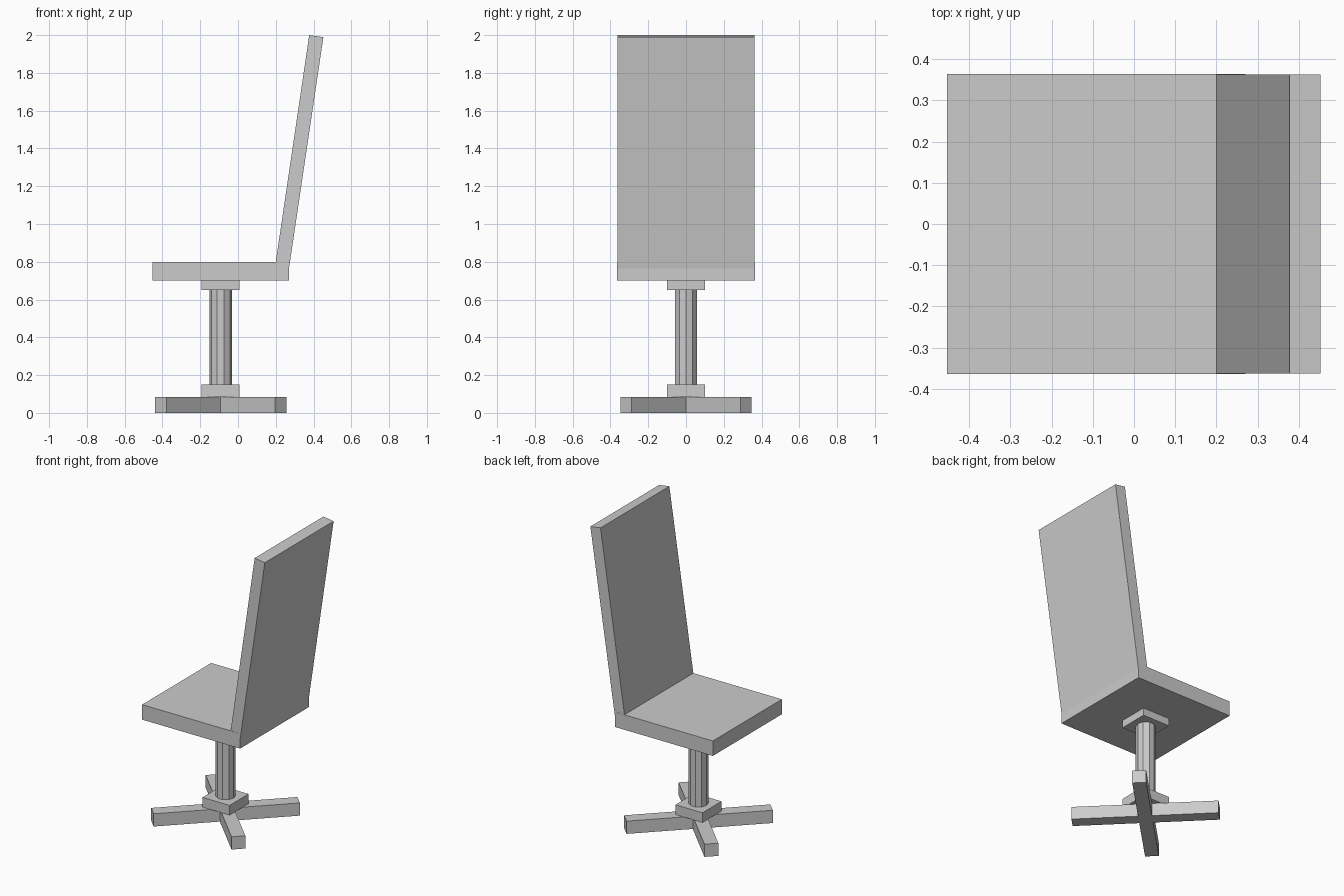
import bpy, bmesh
from math import cos, sin, pi, radians
from mathutils import Matrix, Vector

if "Cube" in bpy.data.objects:
    bpy.data.objects.remove(bpy.data.objects["Cube"])


def prism(name, points, direction):
    """Extrude a closed planar outline along a direction."""
    bm = bmesh.new()
    face = bm.faces.new([bm.verts.new(p) for p in points])
    res = bmesh.ops.extrude_face_region(bm, geom=[face], use_keep_orig=True)
    verts = [g for g in res["geom"] if isinstance(g, bmesh.types.BMVert)]
    bmesh.ops.translate(bm, vec=Vector(direction), verts=verts)
    bmesh.ops.recalc_face_normals(bm, faces=bm.faces)
    mesh = bpy.data.meshes.new(name)
    bm.to_mesh(mesh)
    bm.free()
    obj = bpy.data.objects.new(name, mesh)
    bpy.context.collection.objects.link(obj)
    return obj


def box(name, centre, size, angle=0):
    bm = bmesh.new()
    bmesh.ops.create_cube(bm, size=1, matrix=Matrix.Diagonal((*size, 1)))
    mesh = bpy.data.meshes.new(name)
    bm.to_mesh(mesh)
    bm.free()
    obj = bpy.data.objects.new(name, mesh)
    obj.location = centre
    obj.rotation_euler.z = angle
    bpy.context.collection.objects.link(obj)
    return obj


POST_X = -0.092

# Seat slab
box("seat", (-0.0915, 0, 0.75), (0.723, 0.728, 0.10))

# Reclined backrest, its foot sunk into the seat's rear edge
back = [(0.20, 0.80), (0.377, 2.0), (0.452, 1.989), (0.27, 0.765)]
prism("backrest", [(x, -0.363, z) for x, z in back], (0, 0.726, 0))

# Ten-sided post
r = 0.06
prism("post", [(POST_X + r * cos(i * pi / 5), r * sin(i * pi / 5), 0.15)
               for i in range(10)], (0, 0, 0.50))

# Mounting plates above and below the post
box("upper_plate", (POST_X, 0, 0.675), (0.20, 0.20, 0.05))
box("lower_plate", (POST_X, 0, 0.1175), (0.20, 0.20, 0.065))

# Cross-shaped foot: one plus outline turned by 45 degrees
w, h = 0.0425, 0.449
corner = [(h, -w), (h, w), (w, w)]
outline = []
for i in range(4):
    turn = Matrix.Rotation(radians(45 + 90 * i), 2)
    outline += [turn @ Vector(p) for p in corner]
prism("cross_foot", [(POST_X + p.x, p.y, 0) for p in outline], (0, 0, 0.085))
